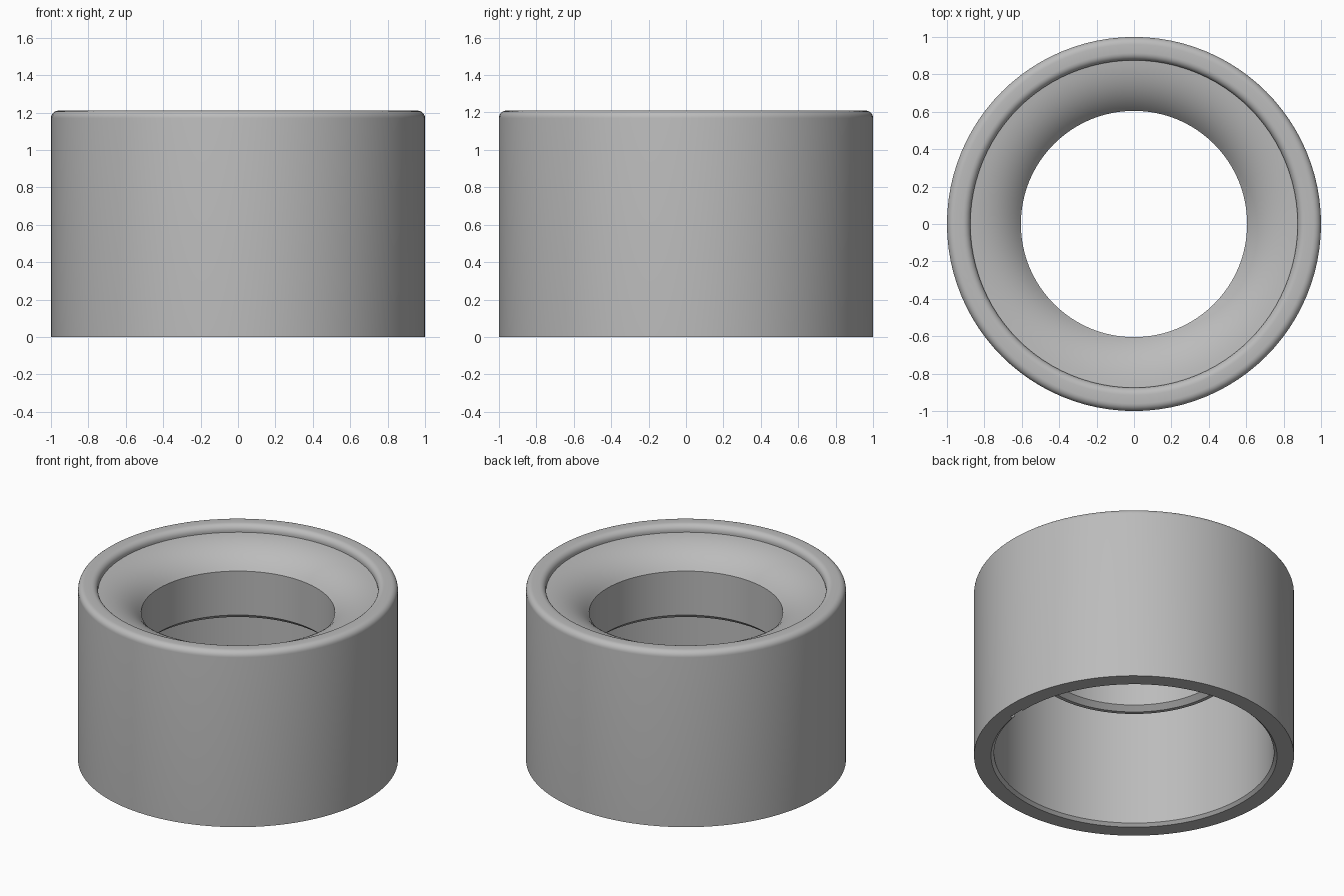
import bpy, bmesh, math
from mathutils import Vector

old = bpy.data.objects.get("Cube")
if old:
    bpy.data.objects.remove(old, do_unlink=True)

SEGMENTS = 96


def flat_material(name, colour):
    mat = bpy.data.materials.new(name)
    mat.use_nodes = True
    mat.diffuse_color = colour
    mat.node_tree.nodes["Principled BSDF"].inputs["Base Color"].default_value = colour
    return mat


def arc(cx, cz, radius, start, end, steps=6):
    """Points of a fillet in the (radius, height) plane, angles in degrees."""
    angles = [math.radians(start + (end - start) * i / steps) for i in range(steps + 1)]
    return [(cx + radius * math.cos(a), cz + radius * math.sin(a)) for a in angles]


def bezier(p0, p1, p2, steps=12):
    a, b, c = Vector(p0), Vector(p1), Vector(p2)
    ts = [i / steps for i in range(1, steps + 1)]
    return [tuple(a * (1 - t) ** 2 + b * 2 * t * (1 - t) + c * t * t) for t in ts]


def lathe(name, profile, mat):
    """Revolve a closed profile around the z axis."""
    bm = bmesh.new()
    rings = []
    for i in range(SEGMENTS):
        a = math.tau * i / SEGMENTS
        rings.append([bm.verts.new((r * math.cos(a), r * math.sin(a), z)) for r, z in profile])
    n = len(profile)
    for i in range(SEGMENTS):
        here, there = rings[i], rings[(i + 1) % SEGMENTS]
        for j in range(n):
            k = (j + 1) % n
            bm.faces.new((here[j], there[j], there[k], here[k]))
    bmesh.ops.recalc_face_normals(bm, faces=bm.faces)
    mesh = bpy.data.meshes.new(name)
    bm.to_mesh(mesh)
    bm.free()
    mesh.materials.append(mat)
    obj = bpy.data.objects.new(name, mesh)
    bpy.context.collection.objects.link(obj)
    return obj


grey = flat_material("light grey", (0.5, 0.5, 0.5, 1.0))

# Outer wall and rounded rim
profile = [(0.894, 0.0), (1.0, 0.0)]
profile += arc(0.96, 1.17, 0.04, 0, 90)
profile += arc(0.915, 1.17, 0.04, 90, 180)
# Funnel sloping down to the hole
profile += [(0.875, 1.16)]
profile += bezier((0.875, 1.16), (0.70, 1.145), (0.605, 1.018))
# Short neck with a chamfered lower edge
profile += [(0.605, 0.715), (0.64, 0.685), (0.665, 0.685)]
# Hollow underside and chamfered opening
profile += [(0.665, 0.93), (0.875, 0.93), (0.875, 0.019)]
collar = lathe("collar", profile, grey)

# Vertical keyway in the inner wall
bpy.ops.mesh.primitive_cube_add(size=1, location=(0.855, -0.07, 0.44))
cutter = bpy.context.object
cutter.name = "keyway_cutter"
cutter.scale = (0.1, 0.11, 0.96)
cutter.hide_render = True
cut = collar.modifiers.new("keyway", 'BOOLEAN')
cut.operation = 'DIFFERENCE'
cut.solver = 'EXACT'
cut.object = cutter

bpy.ops.object.select_all(action='DESELECT')
bpy.context.view_layer.objects.active = collar
collar.select_set(True)
bpy.ops.object.modifier_apply(modifier=cut.name)
bpy.data.objects.remove(cutter, do_unlink=True)
bpy.ops.object.shade_smooth_by_angle(angle=math.radians(30))
